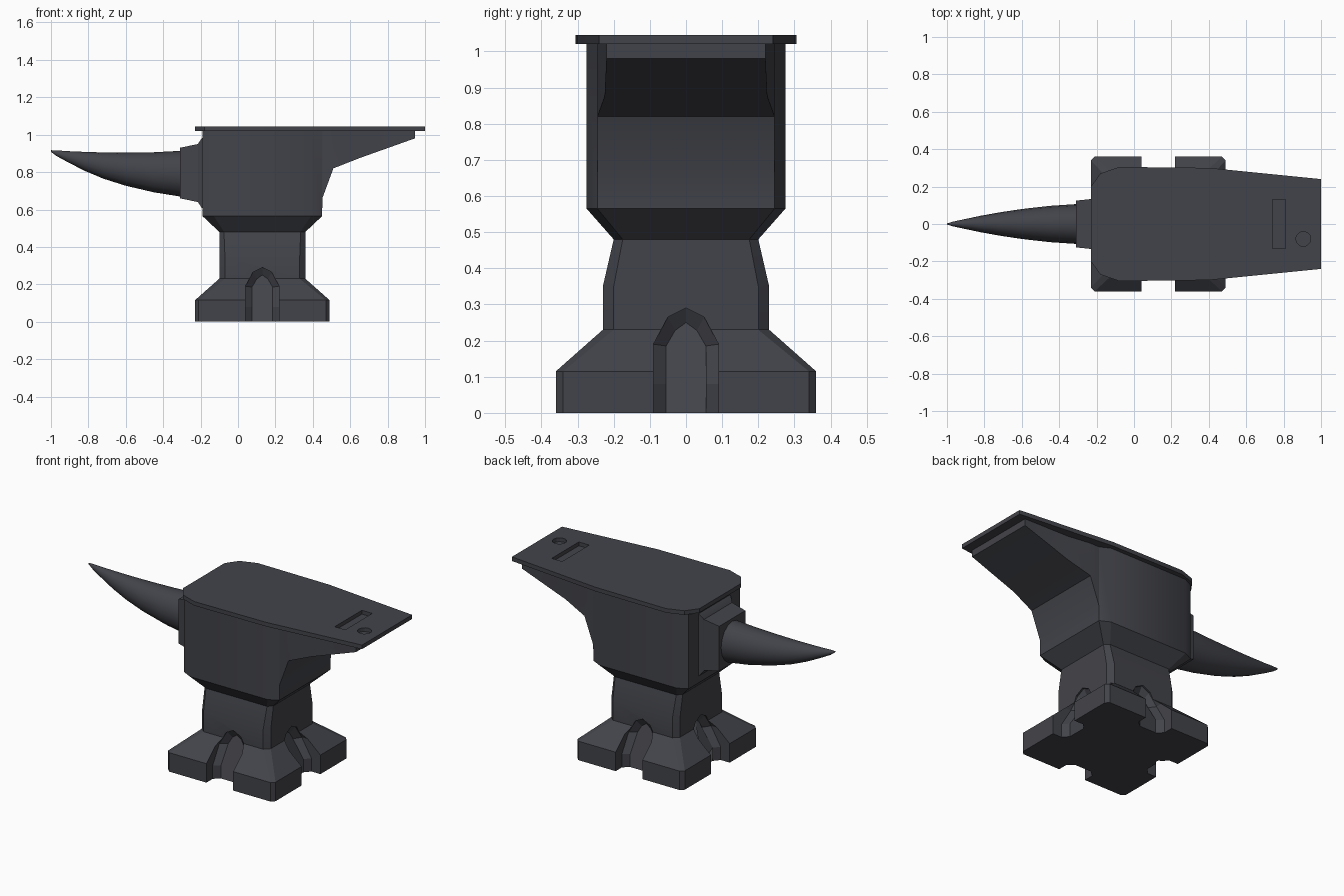
import bpy, bmesh, math
from mathutils import Matrix, Vector

if "Cube" in bpy.data.objects:
    bpy.data.objects.remove(bpy.data.objects["Cube"])

iron = bpy.data.materials.new("dark_iron")
iron.diffuse_color = (0.055, 0.057, 0.068, 1)
iron.use_nodes = True
iron.node_tree.nodes["Principled BSDF"].inputs["Base Color"].default_value = iron.diffuse_color
CX = 0.13  # centre of the foot and waist


def loft(name, rings, angle=30):
    """Skin a list of equal-length point rings and cap both ends."""
    bm = bmesh.new()
    vs = [[bm.verts.new(p) for p in r] for r in rings]
    n = len(rings[0])
    for a, b in zip(vs, vs[1:]):
        for i in range(n):
            j = (i + 1) % n
            bm.faces.new((a[i], a[j], b[j], b[i]))
    bm.faces.new(vs[0])
    bm.faces.new(vs[-1])
    bmesh.ops.recalc_face_normals(bm, faces=bm.faces)
    me = bpy.data.meshes.new(name)
    bm.to_mesh(me)
    bm.free()
    ob = bpy.data.objects.new(name, me)
    bpy.context.collection.objects.link(ob)
    me.materials.append(iron)
    smooth(ob, angle)
    return ob


def smooth(ob, angle=30):
    bpy.ops.object.select_all(action='DESELECT')
    ob.select_set(True)
    bpy.context.view_layer.objects.active = ob
    bpy.ops.object.shade_smooth_by_angle(angle=math.radians(angle))


def cut(ob, cutter):
    bpy.context.view_layer.objects.active = ob
    m = ob.modifiers.new("cut", 'BOOLEAN')
    m.operation = 'DIFFERENCE'
    m.solver = 'EXACT'
    m.object = cutter
    # keep the cut ahead of any smoothing modifier
    bpy.ops.object.modifier_move_to_index(modifier=m.name, index=0)
    bpy.ops.object.modifier_apply(modifier=m.name)
    bpy.data.objects.remove(cutter)


def octo(z, x0, x1, hy, cx, cy):
    """Rectangle with chamfered corners at height z."""
    q = [(x1, hy - cy), (x1 - cx, hy), (x0 + cx, hy), (x0, hy - cy)]
    return [(x, y, z) for x, y in q] + [(x, -y, z) for x, y in reversed(q)]


def sym(z, hx, hy, c):
    return octo(z, CX - hx, CX + hx, hy, c, c)


def rect(x, hy, z0, z1):
    return [(x, -hy, z0), (x, hy, z0), (x, hy, z1), (x, -hy, z1)]


# foot, waist and flare below the body
foot = loft("foot_and_waist", [
    sym(0, .36, .36, .02), sym(.115, .36, .36, .02), sym(.23, .23, .23, .03),
    sym(.35, .23, .23, .03), sym(.48, .23, .20, .025),
    octo(.565, -.19, .45, .275, .06, .03)])

# arched notch in each side of the foot: half outlines as (t, z, r)
outer = [(.09, -.05, .45), (.09, .08, .45), (.09, .19, .45), (.05, .265, .45), (0, .29, .45)]
mid = [(.09, -.05, .30), (.09, .08, .30), (.09, .19, .235), (.05, .265, .22), (0, .29, .22)]
inner = [(.055, -.05, .27), (.055, .08, .27), (.055, .185, .20), (.03, .228, .195), (0, .25, .195)]
for k in range(4):
    rot = Matrix.Translation((CX, 0, 0)) @ Matrix.Rotation(k * math.pi / 2, 4, 'Z')
    rings = []
    for half in (outer, mid, inner):
        full = half + [(-t, z, r) for t, z, r in reversed(half[:-1])]
        rings.append([rot @ Vector((r, t, z)) for t, z, r in full])
    cut(foot, loft("notch_cutter", rings))
smooth(foot, 20)

# body with the heel sweeping out to the right
loft("body", [
    rect(-.19, .245, .565, 1.02), rect(-.13, .275, .565, 1.02),
    rect(.39, .275, .565, 1.02), rect(.45, .245, .565, 1.02),
    rect(.451, .245, .66, 1.02), rect(.51, .245, .82, 1.02),
    rect(.65, .225, .875, 1.02), rect(.945, .22, .98, 1.02)])

# face plate with tapered heel end
half = [(1, .24), (.4, .30), (-.08, .305), (-.18, .27), (-.23, .20)]
plan = half + [(x, -y) for x, y in reversed(half)]
plate = loft("face_plate", [[(x, y, z) for x, y in plan] for z in (1.02, 1.045)])
cut(plate, loft("slot_cutter", [
    [(x, y, z) for x, y in ((.74, -.13), (.81, -.13), (.81, .13), (.74, .13))]
    for z in (1.022, 1.08)]))
cut(plate, loft("round_hole_cutter", [
    [(.905 + .04 * math.cos(a * math.pi / 6), -.08 + .04 * math.sin(a * math.pi / 6), z)
     for a in range(12)] for z in (1.022, 1.08)]))
smooth(plate)

# collar joining the horn to the body
loft("horn_collar", [
    rect(-.31, .125, .66, .93), rect(-.215, .135, .64, .95),
    rect(-.195, .15, .61, .98), rect(-.17, .16, .59, 1.0)])

# horn: (x, half width, bottom z, top z)
stations = [(-.30, .107, .668, .914), (-.45, .097, .692, .906), (-.6, .08, .727, .904),
            (-.72, .062, .765, .905), (-.82, .044, .807, .908), (-.91, .025, .853, .912),
            (-.97, .012, .886, .916), (-1.0, .003, .908, .917)]
loft("horn", [
    [(x, w * math.cos(a * math.pi / 8),
      (b + t) / 2 + (t - b) / 2 * math.sin(a * math.pi / 8)) for a in range(16)]
    for x, w, b, t in stations], 40)
